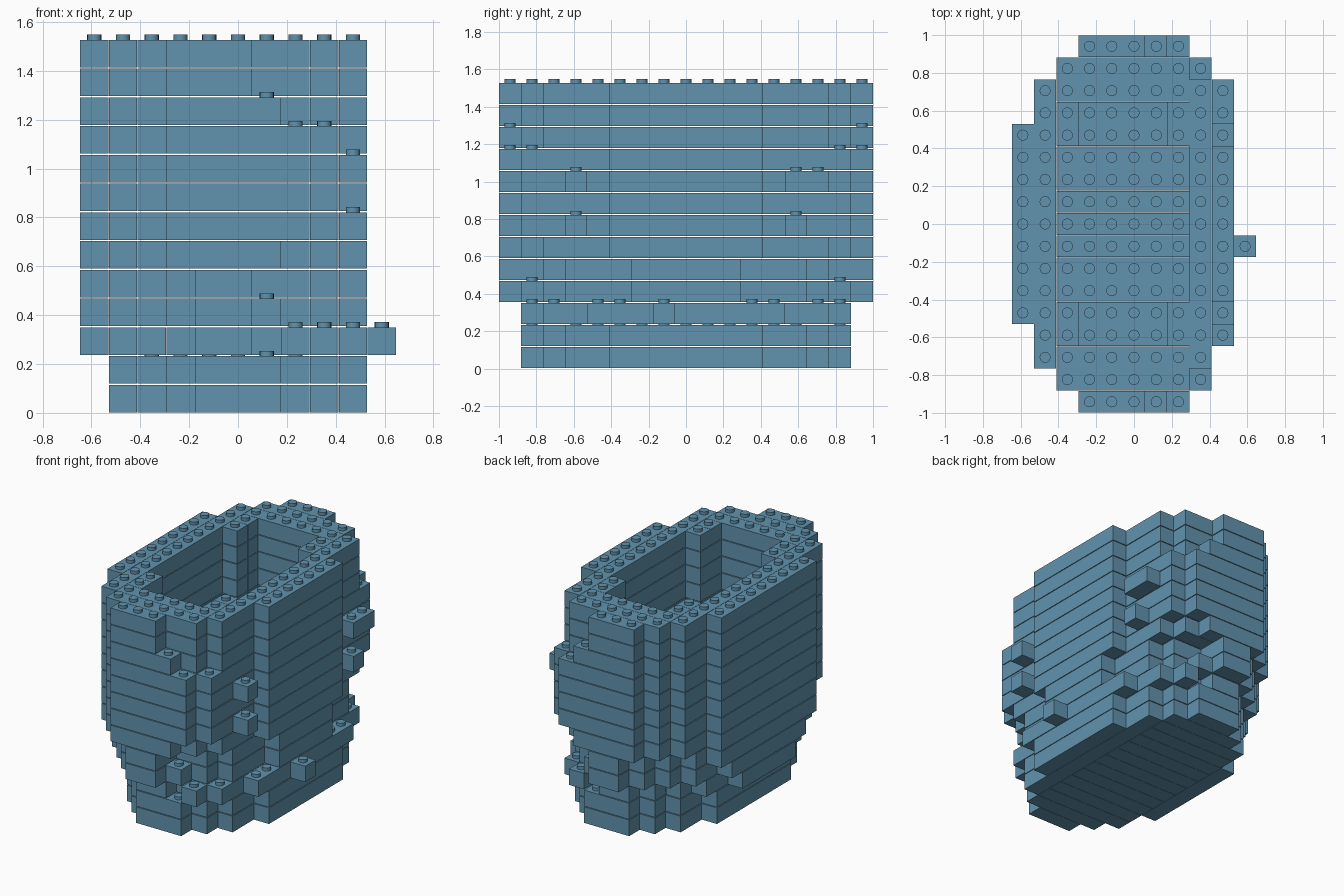
import bpy
import bmesh
from mathutils import Matrix, Vector

if "Cube" in bpy.data.objects:
    bpy.data.objects.remove(bpy.data.objects["Cube"])

UNIT = 2 / 17            # one brick cell
GAP_Z, GAP = 0.005, 0.002
ROWS, MID, LAYERS = 17, 8, 13

blue = bpy.data.materials.new("sand_blue")
blue.use_nodes = True
COLOUR = (0.12, 0.29, 0.42, 1)
blue.diffuse_color = COLOUR
blue.node_tree.nodes["Principled BSDF"].inputs["Base Color"].default_value = COLOUR

# Cell spans per row, from the end rows towards the middle; the last one repeats
FLANK = [(1, 8), (1, 8), (0, 8), (0, 9)]
BASE = [None, (4, 6), (3, 7), (2, 8), (2, 8), (1, 9)]
FLARE = [None, (4, 5), (3, 8), (2, 8), (1, 9), (1, 9), (0, 9)]
LOW = [(4, 5), (3, 6), (2, 7), (1, 8), (1, 8), (0, 8), (0, 9)]
WAIST = [(4, 5), (3, 5), (2, 7), (1, 8), (0, 8), (0, 8), (0, 9)]
BELLY = [(3, 6), (2, 7)] + FLANK
FULL = [(3, 7), (2, 8)] + FLANK
RIM = [(3, 5), (2, 7)] + FLANK
COURSES = [BASE] * 2 + [FLARE, LOW, WAIST, BELLY] + [FULL] * 4 + [BELLY] + [RIM] * 2

# Single bricks that stick out of the wall
EXTRAS = {2: [(10, 7), (7, 1), (7, 15)],
          6: [(9, 3), (9, 13)],
          8: [(9, 3), (9, 13), (9, 14)]}
FLOOR_COURSES = 2


def is_inside(i, j):
    """Cells of the open well."""
    d = abs(j - MID)
    return (d <= 3 and 2 <= i <= 7) or (d <= 5 and 3 <= i <= 6)


def course_cells(k):
    cells = set()
    spans = COURSES[k]
    for j in range(ROWS):
        span = spans[min(j, ROWS - 1 - j, len(spans) - 1)]
        if span:
            cells |= {(i, j) for i in range(span[0], span[1] + 1)}
    if k >= FLOOR_COURSES:
        cells = {c for c in cells if not is_inside(*c)}
    return cells | set(EXTRAS.get(k, []))


def runs(cells):
    """Join cells into long bricks: lengthwise in side walls, crosswise elsewhere."""
    left = set(cells)
    for i, j in sorted(cells):
        if (i, j) not in left:
            continue
        lengthwise = i <= 1 or i >= 8
        di, dj = (0, 1) if lengthwise else (1, 0)
        a, b = i, j
        left.discard((a, b))
        while (a + di, b + dj) in left and (lengthwise or a + di < 8):
            a, b = a + di, b + dj
            left.discard((a, b))
        yield i, j, a, b


def place(i, j):
    return (i - 5) * UNIT, (j - MID) * UNIT


def finish(bm, name):
    mesh = bpy.data.meshes.new(name)
    bm.to_mesh(mesh)
    bm.free()
    mesh.materials.append(blue)
    obj = bpy.data.objects.new(name, mesh)
    bpy.context.collection.objects.link(obj)
    return obj


layers = [course_cells(k) for k in range(LAYERS)] + [set()]
studs = bmesh.new()
for k in range(LAYERS):
    # Bricks of this course
    bm = bmesh.new()
    for i, j, a, b in runs(layers[k]):
        x0, y0 = place(i, j)
        x1, y1 = place(a, b)
        size = Vector((x1 - x0 + UNIT - GAP, y1 - y0 + UNIT - GAP, UNIT - GAP_Z))
        centre = Vector(((x0 + x1) / 2, (y0 + y1) / 2, (k + 0.5) * UNIT))
        bmesh.ops.create_cube(bm, size=1, matrix=Matrix.LocRotScale(centre, None, size))
    finish(bm, f"brick_course_{k + 1}")

    # Studs on every uncovered cell
    for i, j in sorted(layers[k] - layers[k + 1]):
        x, y = place(i, j)
        bmesh.ops.create_cone(studs, cap_ends=True, segments=16, radius1=0.029,
                              radius2=0.029, depth=0.022,
                              matrix=Matrix.Translation((x, y, (k + 1) * UNIT + 0.008)))
stud_obj = finish(studs, "studs")

bpy.context.view_layer.objects.active = stud_obj
stud_obj.select_set(True)
bpy.ops.object.shade_smooth_by_angle()
